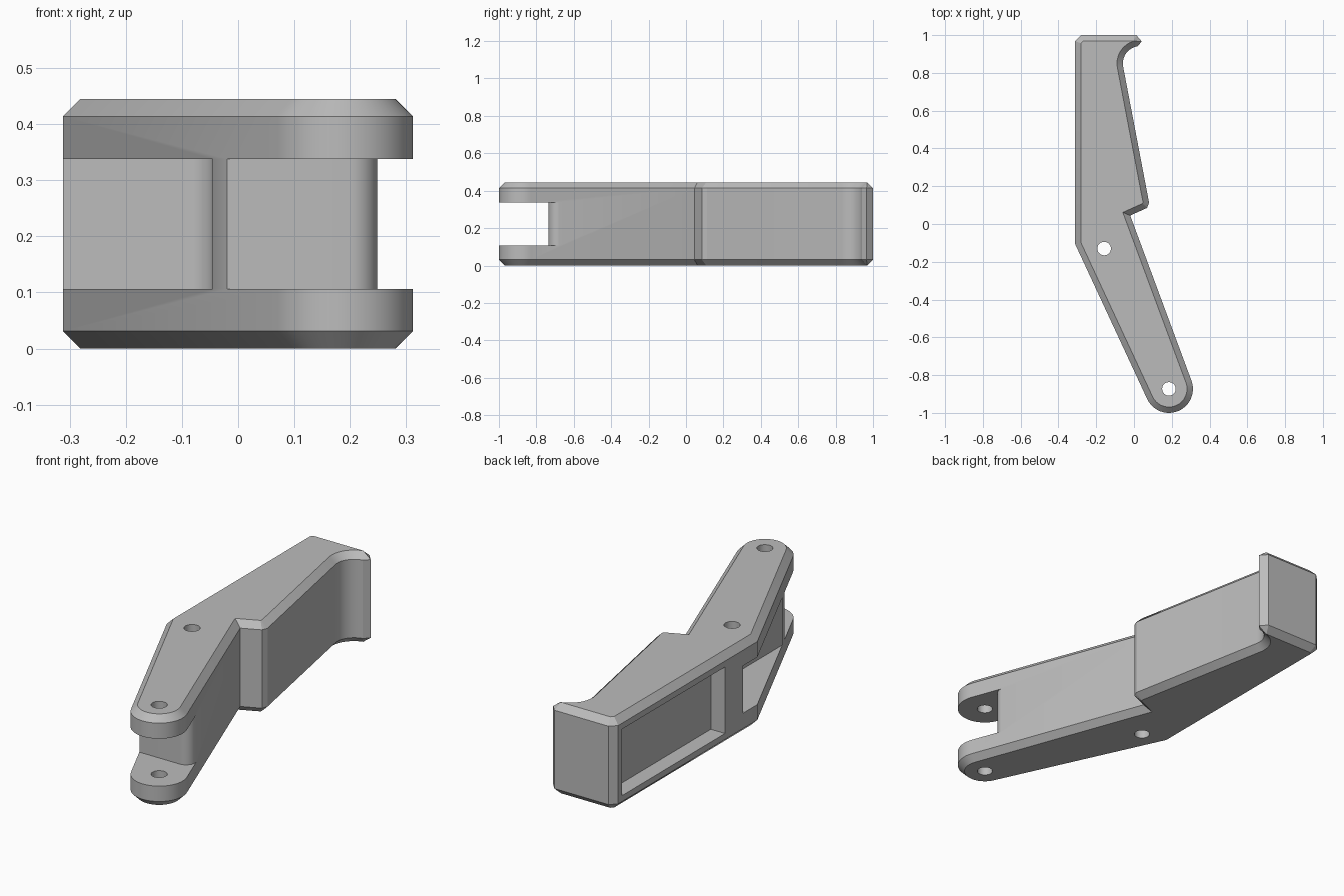
import bpy, bmesh
from math import sin, cos, radians

if "Cube" in bpy.data.objects:
    bpy.data.objects.remove(bpy.data.objects["Cube"], do_unlink=True)

HEIGHT, CHAMFER = 0.445, 0.031
PIVOT, PIVOT_R = (0.185, -0.873), 0.127

grey = bpy.data.materials.new("plain grey")
grey.use_nodes = True
grey.diffuse_color = (0.5, 0.5, 0.5, 1)
grey.node_tree.nodes["Principled BSDF"].inputs["Base Color"].default_value = (0.5, 0.5, 0.5, 1)


def arc(center, radius, start, end, steps):
    angles = [radians(start + (end - start) * i / steps) for i in range(steps + 1)]
    return [(center[0] + radius * cos(a), center[1] + radius * sin(a)) for a in angles]


def prism(name, outline, low, high, chamfer=0):
    """Extrude a plan outline upwards, optionally chamfering both rims."""
    bm = bmesh.new()
    base = bm.faces.new([bm.verts.new((x, y, low)) for x, y in outline])
    moved = bmesh.ops.extrude_face_region(bm, geom=[base], use_keep_orig=True)["geom"]
    bmesh.ops.translate(bm, vec=(0, 0, high - low),
                        verts=[g for g in moved if isinstance(g, bmesh.types.BMVert)])
    bmesh.ops.recalc_face_normals(bm, faces=bm.faces[:])
    if chamfer:
        rims = [e for e in bm.edges if abs(e.verts[0].co.z - e.verts[1].co.z) < 1e-5]
        bmesh.ops.bevel(bm, geom=rims, offset=chamfer, offset_type='OFFSET',
                        segments=1, profile=0.5, affect='EDGES')
    mesh = bpy.data.meshes.new(name)
    bm.to_mesh(mesh)
    bm.free()
    mesh.materials.append(grey)
    obj = bpy.data.objects.new(name, mesh)
    bpy.context.collection.objects.link(obj)
    return obj


# Bent arm: squared hooked end, stepped bend, rounded fork end
outline = [(-0.312, -0.105)]
outline += arc(PIVOT, PIVOT_R, 205, 380.4, 24)
outline += [(-0.02, 0.045), (0.069, 0.085), (0.08, 0.112)]
outline += arc((0.033, 0.85), 0.092, 190, 100, 10)
outline += [(0.042, 0.966), (0.012, 1.0), (-0.281, 1.0), (-0.312, 0.969)]
arm = prism("bent_arm", outline, 0, HEIGHT, CHAMFER)

# Fork slot with a rounded shoulder on the outer side
slot = [(-0.3, -1.2), (-0.3, -0.735)]
slot += arc((0.199, -0.685), 0.05, -90, 20.4, 10)
slot += [(0.5, -0.66), (0.5, -1.2)]

# Side clearance around the bend hole, with a filleted inner corner
clearance = [(-0.6, -0.9), (-0.045, -0.9)]
clearance += arc((-0.095, -0.045), 0.05, 0, 90, 10)
clearance += [(-0.6, 0.005)]

# Shallow long pocket in the outer flank
pocket = [(-0.6, 0.144), (-0.235, 0.144), (-0.235, 0.94), (-0.6, 0.94)]

cutters = [
    prism("slot_cutter", slot, 0.106, 0.338),
    prism("clearance_cutter", clearance, 0.106, 0.338),
    prism("pocket_cutter", pocket, 0.06, 0.385),
]
# Pin holes at the bend and the fork
for name, center in (("bend", (-0.158, -0.13)), ("fork", PIVOT)):
    ring = arc(center, 0.036, 0, 360, 24)[:-1]
    cutters.append(prism(name + "_hole_cutter", ring, -0.2, HEIGHT + 0.2))

bpy.ops.object.select_all(action='DESELECT')
arm.select_set(True)
bpy.context.view_layer.objects.active = arm
for cutter in cutters:
    cut = arm.modifiers.new(cutter.name, 'BOOLEAN')
    cut.operation, cut.solver, cut.object = 'DIFFERENCE', 'EXACT', cutter
    bpy.ops.object.modifier_apply(modifier=cut.name)
    bpy.data.objects.remove(cutter, do_unlink=True)

bpy.ops.object.shade_smooth_by_angle(angle=radians(25))
